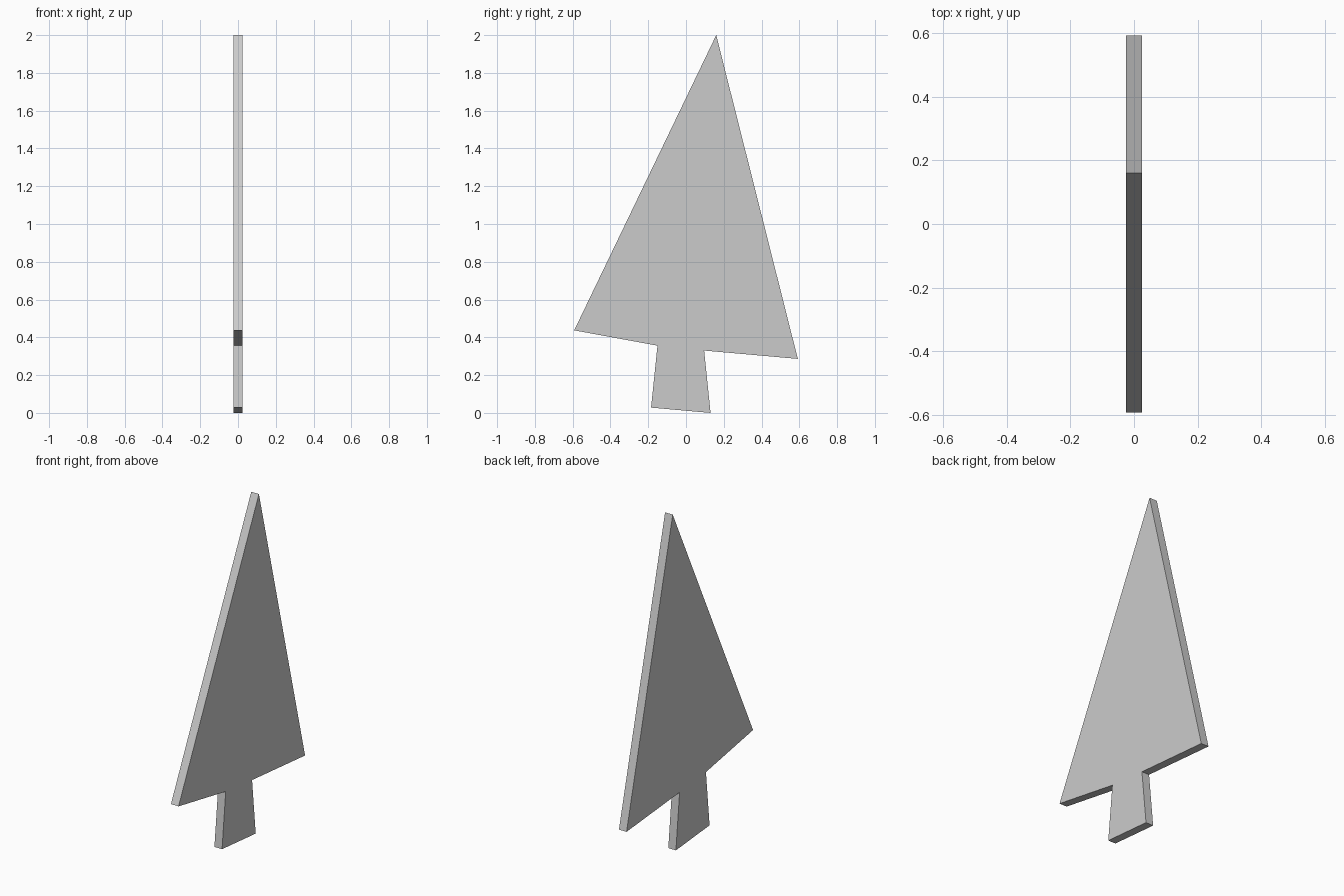
import bpy
import bmesh

if "Cube" in bpy.data.objects:
    bpy.data.objects.remove(bpy.data.objects["Cube"])

THICKNESS = 0.05

# Side outline (y, z): foliage triangle with a flared trunk
OUTLINE = [
    (0.16, 2.0),       # tip
    (-0.592, 0.437),   # left branch corner
    (-0.151, 0.356),   # trunk top left
    (-0.185, 0.028),   # trunk foot left
    (0.13, 0.0),       # trunk foot right
    (0.096, 0.33),     # trunk top right
    (0.592, 0.286),    # right branch corner
]


def extruded_panel(name, outline, thickness):
    """Flat panel in the YZ plane, extruded symmetrically along x."""
    bm = bmesh.new()
    face = bm.faces.new([bm.verts.new((-thickness / 2, y, z)) for y, z in outline])
    result = bmesh.ops.extrude_face_region(bm, geom=[face], use_keep_orig=True)
    moved = [v for v in result["geom"] if isinstance(v, bmesh.types.BMVert)]
    bmesh.ops.translate(bm, verts=moved, vec=(thickness, 0, 0))
    bmesh.ops.recalc_face_normals(bm, faces=bm.faces)
    mesh = bpy.data.meshes.new(name)
    bm.to_mesh(mesh)
    bm.free()
    obj = bpy.data.objects.new(name, mesh)
    bpy.context.collection.objects.link(obj)
    return obj


# Flat cut-out tree
extruded_panel("tree_cutout", OUTLINE, THICKNESS)
